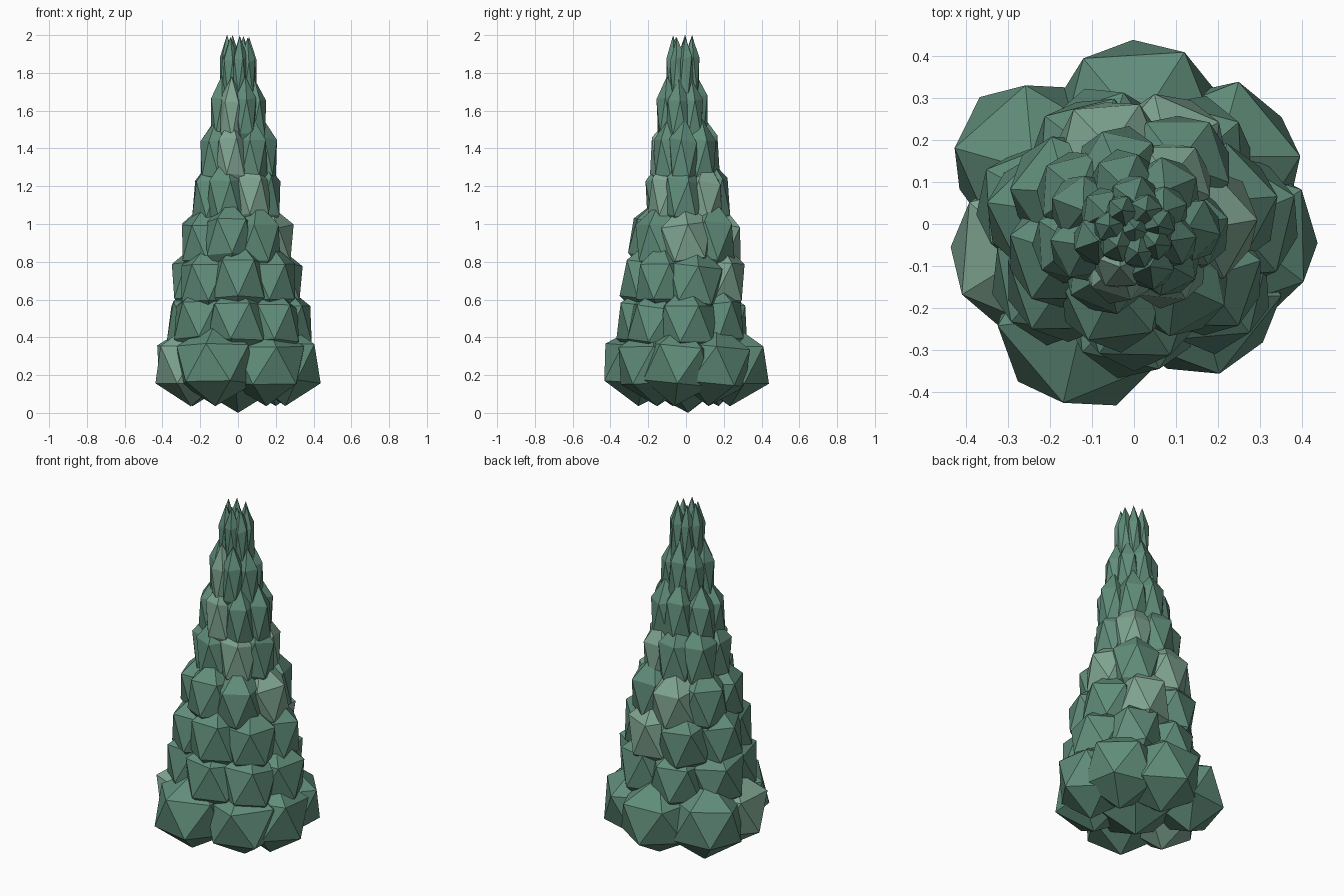
import bpy, bmesh, random
from math import sin, cos, radians, tau
from mathutils import Matrix

if "Cube" in bpy.data.objects:
    bpy.data.objects.remove(bpy.data.objects["Cube"])

random.seed(11)
STEP = 0.22     # height between tiers
HALF = 0.22     # half height of every clump


def material(name, colour):
    m = bpy.data.materials.new(name)
    m.diffuse_color = (*colour, 1)
    m.use_nodes = True
    m.node_tree.nodes["Principled BSDF"].inputs["Base Color"].default_value = m.diffuse_color
    return m


GREEN = material("needle_green", (0.118, 0.265, 0.195))
PALE = material("pale_green", (0.215, 0.375, 0.285))


def clump(bm, x, y, z, radius, half, pale=False):
    """Upright 20-sided clump, stretched vertically and turned at random."""
    m = (Matrix.Translation((x, y, z))
         @ Matrix.Diagonal((radius, radius, half, 1))
         @ Matrix.Rotation(random.uniform(-0.12, 0.12), 4, 'X')
         @ Matrix.Rotation(random.uniform(0, tau), 4, 'Z'))
    verts = bmesh.ops.create_icosphere(bm, subdivisions=1, radius=1, matrix=m)["verts"]
    for f in {f for v in verts for f in v.link_faces}:
        f.material_index = int(pale)


def finish(bm, name):
    mesh = bpy.data.meshes.new(name)
    bm.to_mesh(mesh)
    bm.free()
    for m in (GREEN, PALE):
        mesh.materials.append(m)
    bpy.context.collection.objects.link(bpy.data.objects.new(name, mesh))


def tier(name, z, bounds, count, phase, pale=()):
    """Ring of clumps filling the bounds (x0, x1, y0, y1), around one core clump."""
    bm = bmesh.new()
    x0, x1, y0, y1 = bounds
    cx, cy, rx, ry = (x0 + x1) / 2, (y0 + y1) / 2, (x1 - x0) / 2, (y1 - y0) / 2
    for i in range(count):
        a = radians(phase + i * 360 / count + random.uniform(-4, 4))
        radius = min(rx, ry) * random.uniform(0.47, 0.52)
        clump(bm, cx + (rx - radius * 0.86) * cos(a), cy + (ry - radius * 0.86) * sin(a),
              z + random.uniform(-0.01, 0.01), radius,
              min(HALF * random.uniform(0.93, 1.0), 1.995 - z), i in pale)
    clump(bm, cx, cy, z, min(rx, ry) * 0.5, min(HALF, 1.97 - z))
    finish(bm, name)


# skirt tier: wide clumps placed one by one as x, y, radius, pale
bm = bmesh.new()
for x, y, radius, pale in [
        (0.01, 0.235, 0.23, False), (-0.24, 0.15, 0.215, False), (-0.25, -0.07, 0.21, True),
        (-0.12, -0.235, 0.23, False), (0.15, -0.16, 0.225, False), (0.25, -0.04, 0.21, False),
        (0.2, 0.14, 0.22, False)]:
    clump(bm, x, y, 0.255, radius, HALF, pale)
clump(bm, 0, 0, 0.23, 0.24, 0.23)
finish(bm, "skirt_tier")

# tiers above: bounds, phase angle, pale clumps
rows = [
    ((-0.38, 0.39, -0.36, 0.33), 264, ()),
    ((-0.35, 0.345, -0.34, 0.32), 275, (3,)),
    ((-0.31, 0.29, -0.30, 0.30), 0, (0, 2)),
    ((-0.25, 0.225, -0.22, 0.23), 303, (0, 2)),
    ((-0.21, 0.205, -0.19, 0.175), 256, (0,)),
    ((-0.145, 0.15, -0.16, 0.115), 245, (0,)),
    ((-0.095, 0.10, -0.105, 0.075), 170, ()),
]
for i, (bounds, phase, pale) in enumerate(rows):
    name = "tip_tier" if i == len(rows) - 1 else f"branch_tier_{i + 2}"
    tier(name, 0.25 + STEP * (i + 1), bounds, 7, phase, pale)
